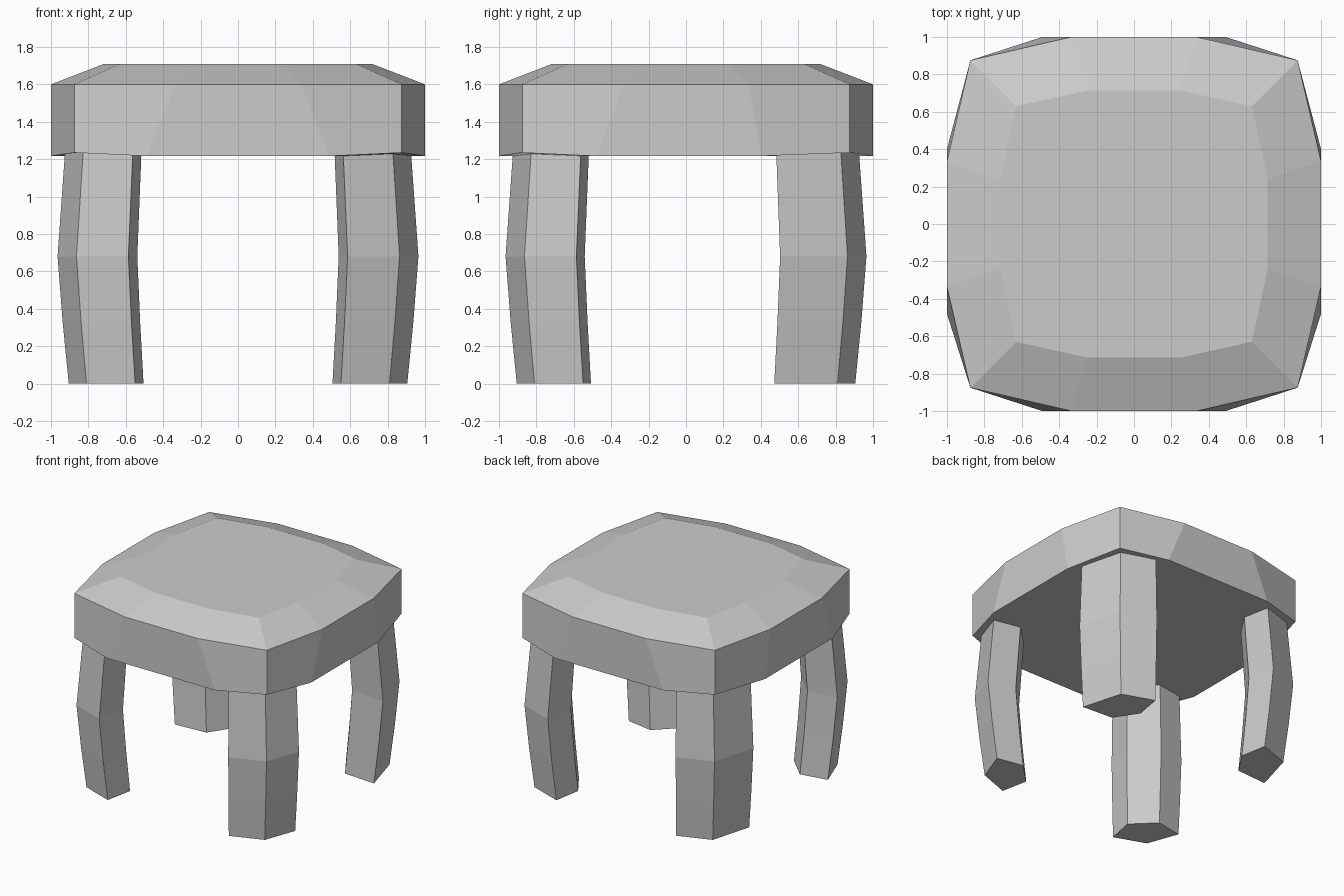
import bpy, bmesh

if "Cube" in bpy.data.objects:
    bpy.data.objects.remove(bpy.data.objects["Cube"])


def loft(name, rings):
    """Skin matching rings of points (counter-clockwise, bottom to top) with flat caps."""
    bm = bmesh.new()
    loops = [[bm.verts.new(p) for p in r] for r in rings]
    n = len(loops[0])
    for low, high in zip(loops, loops[1:]):
        for i in range(n):
            j = (i + 1) % n
            bm.faces.new((low[i], low[j], high[j], high[i]))
    bm.faces.new(loops[0][::-1])
    bm.faces.new(loops[-1])
    bmesh.ops.recalc_face_normals(bm, faces=bm.faces)
    mesh = bpy.data.meshes.new(name)
    bm.to_mesh(mesh)
    bm.free()
    obj = bpy.data.objects.new(name, mesh)
    bpy.context.collection.objects.link(obj)
    return obj


def seat_ring(corner, reach, mid, front, back, z, corner_z):
    """Bulging square: four corners plus two points on each side."""
    c, r = corner, reach
    half = [(mid, -r, z), (c, -c, corner_z), (r, -front, z),
            (r, back, z), (c, c, corner_z), (mid, r, z)]
    return half + [(-x, y, h) for x, y, h in reversed(half)]


# Seat: slightly tapered wall and a chamfered, flat top
loft("seat", [
    seat_ring(0.875, 1.0, 0.49, 0.48, 0.40, 1.217, 1.235),
    seat_ring(0.875, 1.0, 0.335, 0.335, 0.335, 1.60, 1.60),
    seat_ring(0.63, 0.715, 0.245, 0.24, 0.24, 1.71, 1.71),
])

# Legs: five-sided section, bowed outward at mid height
BOW = [(0.0, 1.0), (0.33, 1.036), (0.68, 1.066), (1.24, 1.022)]
FRONT = [(0.81, -0.81), (0.905, -0.55), (0.68, -0.508), (0.505, -0.68), (0.55, -0.905)]
BACK = [(0.81, 0.81), (0.545, 0.905), (0.505, 0.68), (0.63, 0.49), (0.905, 0.472)]

for place, section in (("front", FRONT), ("back", BACK)):
    for side, s in (("right", 1), ("left", -1)):
        loft(f"{place}_{side}_leg",
             [[(s * x * k, y * k, z) for x, y in section] for z, k in BOW])
